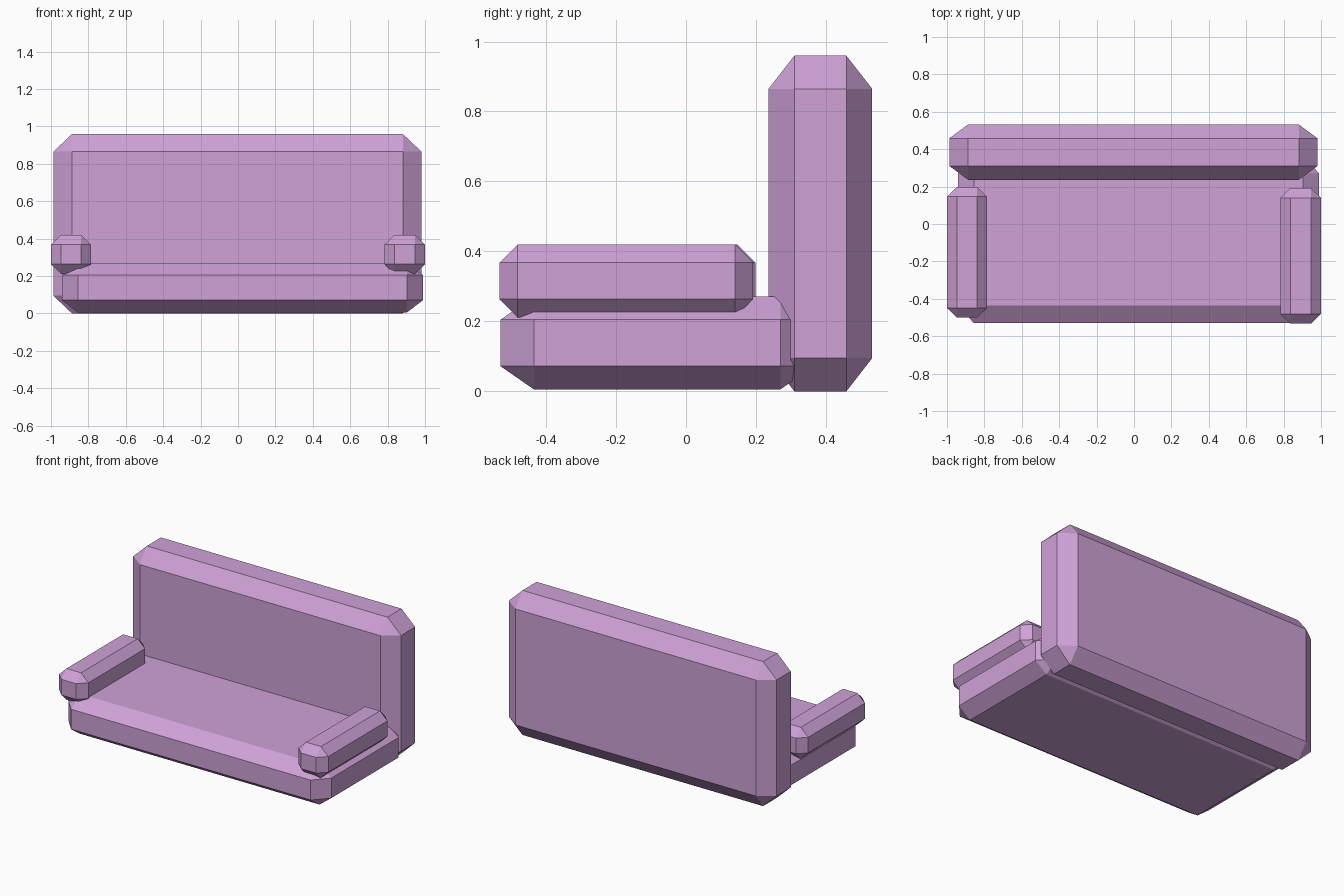
import bpy, bmesh

if "Cube" in bpy.data.objects:
    bpy.data.objects.remove(bpy.data.objects["Cube"])

fabric = bpy.data.materials.new("lilac_fabric")
fabric.diffuse_color = (0.62, 0.36, 0.68, 1)
fabric.use_nodes = True
fabric.node_tree.nodes["Principled BSDF"].inputs["Base Color"].default_value = fabric.diffuse_color


def cushion(name, low, high, chamfer):
    """Box from low to high with its own chamfer width along each axis."""
    bm = bmesh.new()
    bmesh.ops.create_cube(bm, size=2)
    bmesh.ops.bevel(bm, geom=bm.edges[:], offset=0.25, segments=1,
                    affect='EDGES', clamp_overlap=False)
    for v in bm.verts:
        for i in range(3):
            inset = 0 if abs(v.co[i]) > 0.9 else chamfer[i]
            v.co[i] = high[i] - inset if v.co[i] > 0 else low[i] + inset
    bmesh.ops.recalc_face_normals(bm, faces=bm.faces[:])
    mesh = bpy.data.meshes.new(name)
    bm.to_mesh(mesh)
    bm.free()
    mesh.materials.append(fabric)
    obj = bpy.data.objects.new(name, mesh)
    bpy.context.collection.objects.link(obj)
    return obj


# Upright back cushion
cushion("backrest", (-0.987, 0.236, 0.0), (0.981, 0.532, 0.96), (0.1, 0.074, 0.095))

# Seat cushion, tucked into the backrest
cushion("seat", (-0.942, -0.53, 0.006), (0.99, 0.365, 0.271), (0.086, 0.095, 0.066))

# Armrests resting on the seat edges
arm_chamfer = (0.054, 0.052, 0.052)
cushion("left_armrest", (-1.0, -0.501, 0.212), (-0.785, 0.198, 0.42), arm_chamfer)
cushion("right_armrest", (0.782, -0.533, 0.212), (1.0, 0.192, 0.42), arm_chamfer)
